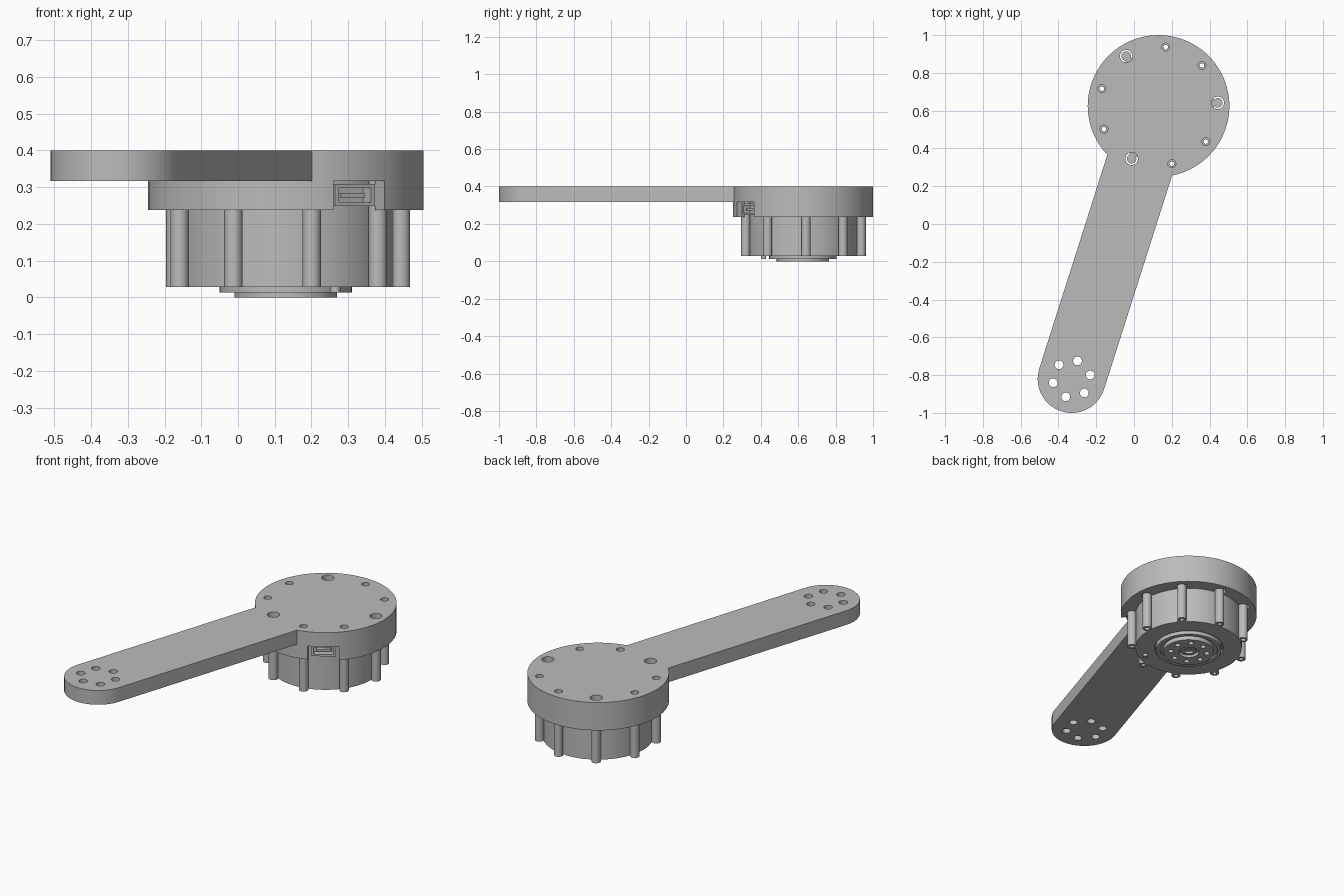
import bpy, bmesh, math
from mathutils import Matrix, Vector

if "Cube" in bpy.data.objects:
    bpy.data.objects.remove(bpy.data.objects["Cube"])

HUB = Vector((0.13, 0.625))      # motor axis
TIP = Vector((-0.33, -0.82))     # rounded end of the arm
NOTCH = math.radians(-57)        # direction of the connector

grey = bpy.data.materials.new("grey")
grey.diffuse_color = (0.5, 0.5, 0.5, 1)
grey.use_nodes = True
grey.node_tree.nodes["Principled BSDF"].inputs["Base Color"].default_value = grey.diffuse_color


def finish(bm, name):
    bmesh.ops.recalc_face_normals(bm, faces=bm.faces)
    me = bpy.data.meshes.new(name)
    bm.to_mesh(me)
    bm.free()
    me.materials.append(grey)
    ob = bpy.data.objects.new(name, me)
    bpy.context.collection.objects.link(ob)
    return ob


def cylinders(name, spots, z0, z1, seg=32):
    """One object holding a cylinder for each (x, y, radius)."""
    bm = bmesh.new()
    for x, y, r in spots:
        bmesh.ops.create_cone(bm, cap_ends=True, segments=seg, radius1=r, radius2=r,
                              depth=z1 - z0,
                              matrix=Matrix.Translation((x, y, (z0 + z1) / 2)))
    return finish(bm, name)


def radial_box(name, r0, r1, t0, t1, z0, z1):
    """Box lined up with the connector: r outward, t sideways."""
    bm = bmesh.new()
    m = (Matrix.Translation((HUB.x, HUB.y, 0)) @ Matrix.Rotation(NOTCH, 4, 'Z')
         @ Matrix.Translation(((r0 + r1) / 2, (t0 + t1) / 2, (z0 + z1) / 2))
         @ Matrix.Diagonal((r1 - r0, t1 - t0, z1 - z0, 1)))
    bmesh.ops.create_cube(bm, size=1, matrix=m)
    return finish(bm, name)


def boolean(ob, tool, op='DIFFERENCE'):
    mod = ob.modifiers.new(op, 'BOOLEAN')
    mod.operation, mod.object, mod.solver = op, tool, 'EXACT'
    dg = bpy.context.evaluated_depsgraph_get()
    me = bpy.data.meshes.new_from_object(ob.evaluated_get(dg))
    ob.modifiers.clear()
    ob.data = me
    bpy.data.objects.remove(tool)


def ring(c, n, radius, r, start):
    return [(c.x + radius * math.cos(math.radians(start + i * 360 / n)),
             c.y + radius * math.sin(math.radians(start + i * 360 / n)), r)
            for i in range(n)]


def hub(r):
    return [(HUB.x, HUB.y, r)]


# Arm: straight bar with a rounded end
d = (HUB - TIP).normalized()
side = Vector((d.y, -d.x)) * 0.18
a0 = math.atan2(-side.y, -side.x)
outline = [HUB + side, HUB - side]
outline += [TIP + 0.18 * Vector((math.cos(a0 + math.pi * i / 32), math.sin(a0 + math.pi * i / 32)))
            for i in range(33)]
bm = bmesh.new()
face = bm.faces.new([bm.verts.new((p.x, p.y, 0.317)) for p in outline])
up = bmesh.ops.extrude_face_region(bm, geom=[face])["geom"]
bmesh.ops.translate(bm, vec=(0, 0, 0.083), verts=[v for v in up if isinstance(v, bmesh.types.BMVert)])
arm = finish(bm, "arm")

# Housing: round cup joined to the arm, with motor bore, notch and holes
housing = cylinders("arm_housing", hub(0.375), 0.237, 0.40, 96)
boolean(housing, arm, 'UNION')
boolean(housing, cylinders("bore", hub(0.297), 0.2, 0.317, 96))
lobes = ring(HUB, 9, 0.314, 0.025, 3)
boolean(housing, cylinders("lobe_clearance", [(x, y, 0.033) for x, y, r in lobes], 0.2, 0.317))
boolean(housing, radial_box("notch", 0.2, 0.5, -0.083, 0.083, 0.2, 0.317))
boolean(housing, cylinders("screw_holes", [(x, y, 0.021 if i % 3 else 0.033)
                                           for i, (x, y, r) in enumerate(lobes)], 0.3, 0.5))
boolean(housing, cylinders("tip_holes", ring(TIP, 6, 0.1, 0.023, 12), 0.2, 0.5))

# Motor body with nine screw lobes
motor = cylinders("motor_body", hub(0.293), 0.028, 0.316, 96)
boolean(motor, cylinders("lobes", lobes, 0.028, 0.316), 'UNION')
boolean(motor, cylinders("through_holes", [(x, y, 0.012) for i, (x, y, r) in enumerate(lobes) if i % 3],
                         -0.1, 0.5, 20))
boolean(motor, cylinders("blind_holes", [(x, y, 0.014) for x, y, r in lobes[::3]], -0.1, 0.27, 20))
boolean(motor, cylinders("hub_recess", hub(0.19), 0, 0.05, 64))

# Output flange: stepped discs with a groove, bolt circle and centre bore
flange = cylinders("output_flange", hub(0.18), 0.013, 0.05, 64)
groove = cylinders("groove", hub(0.158), 0, 0.025, 64)
boolean(flange, groove)
plate = cylinders("output_plate", hub(0.14), 0.0, 0.03, 64)
boolean(plate, cylinders("bolt_holes", ring(HUB, 8, 0.1, 0.015, 12), -0.1, 0.02, 20))
boolean(plate, cylinders("centre_bore", hub(0.055), -0.1, 0.02, 40))
boss = cylinders("centre_boss", hub(0.042), 0.006, 0.03, 40)
boolean(boss, cylinders("boss_bore", hub(0.025), -0.1, 0.025, 32))

# Small index pin under the body
pin = cylinders("index_pin", [(0.265, 0.415, 0.014)], 0.013, 0.04, 20)

# Cable connector: shell with two openings and a tongue
connector = radial_box("connector", 0.27, 0.345, -0.065, 0.065, 0.248, 0.308)
boolean(connector, radial_box("socket", 0.305, 0.4, -0.052, 0.052, 0.258, 0.298))
tongue = radial_box("connector_tongue", 0.29, 0.335, -0.04, 0.04, 0.271, 0.284)

# Crisp edges, smooth round walls
bpy.ops.object.select_all(action='DESELECT')
for ob in bpy.context.collection.objects:
    ob.select_set(True)
    bpy.context.view_layer.objects.active = ob
bpy.ops.object.shade_smooth_by_angle(angle=math.radians(30))
